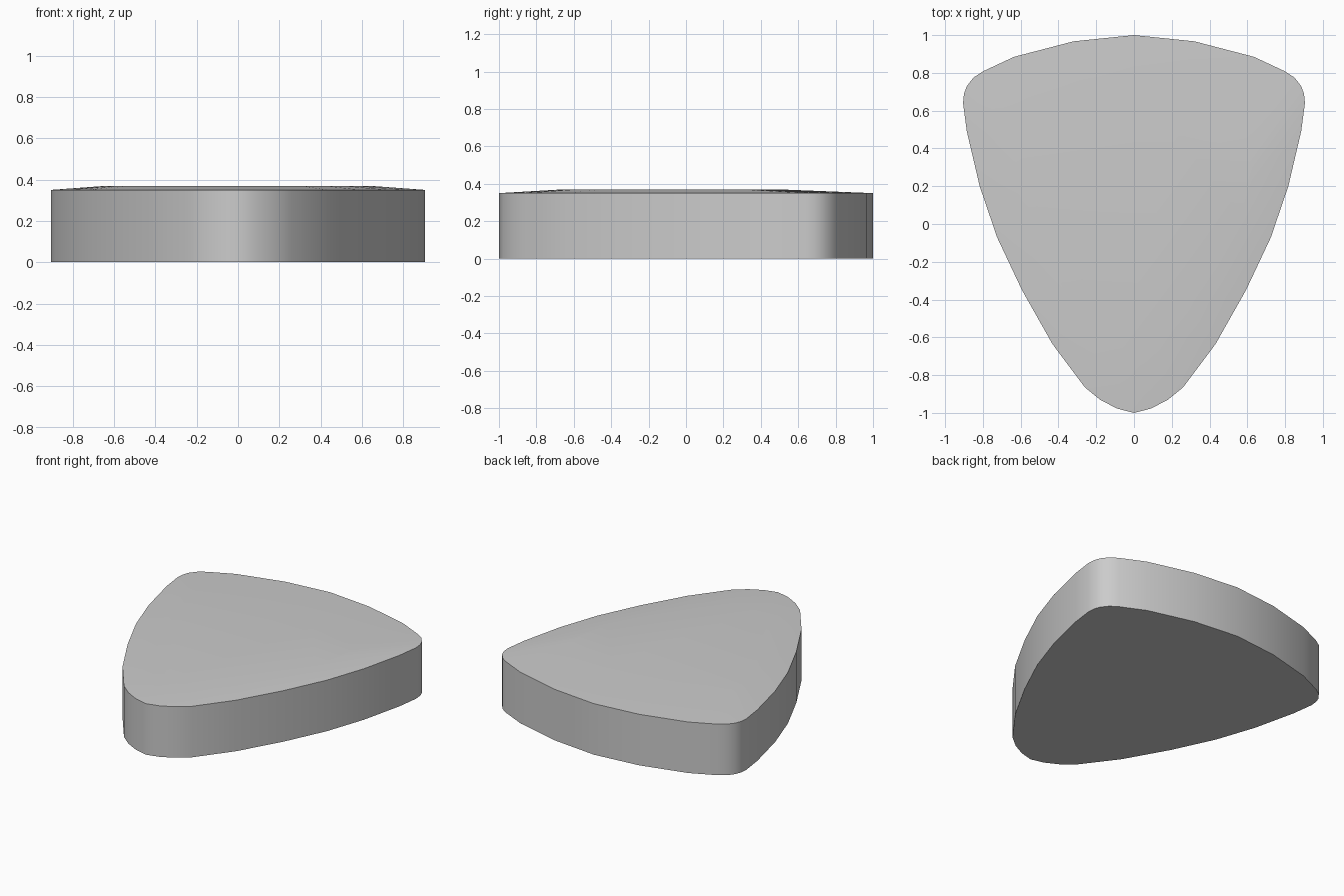
import bpy, bmesh, math

if "Cube" in bpy.data.objects:
    bpy.data.objects.remove(bpy.data.objects["Cube"])

# Right half of the rounded-triangle outline, back to front
half = [(0, 1), (0.32, 0.967), (0.635, 0.885), (0.80, 0.808), (0.85, 0.775),
        (0.885, 0.73), (0.90, 0.69), (0.905, 0.64), (0.885, 0.49), (0.817, 0.20),
        (0.725, -0.07), (0.593, -0.35), (0.432, -0.635), (0.26, -0.865),
        (0.18, -0.93), (0.09, -0.977), (0, -1)]
outline = half + [(-x, y) for x, y in half[-2:0:-1]]
n = len(outline)

bm = bmesh.new()


def ring(z, sx=1.0, sy=1.0, dy=0.0):
    return [bm.verts.new((x * sx, y * sy + dy, z)) for x, y in outline]


# Base, straight wall, gently raised rim slope and flat crown
rings = [ring(0), ring(0.35), ring(0.37, 0.7, 0.58, -0.08)]
for a, b in zip(rings, rings[1:]):
    for i in range(n):
        j = (i + 1) % n
        bm.faces.new((a[i], a[j], b[j], b[i]))
bm.faces.new(rings[0])
bm.faces.new(rings[-1])
bmesh.ops.recalc_face_normals(bm, faces=bm.faces)

mesh = bpy.data.meshes.new("rounded_triangle_slab")
bm.to_mesh(mesh)
bm.free()
slab = bpy.data.objects.new("rounded_triangle_slab", mesh)
bpy.context.collection.objects.link(slab)

# Smooth wall and crown, crisp top and bottom edges
bpy.context.view_layer.objects.active = slab
slab.select_set(True)
bpy.ops.object.shade_smooth_by_angle(angle=math.radians(35))
